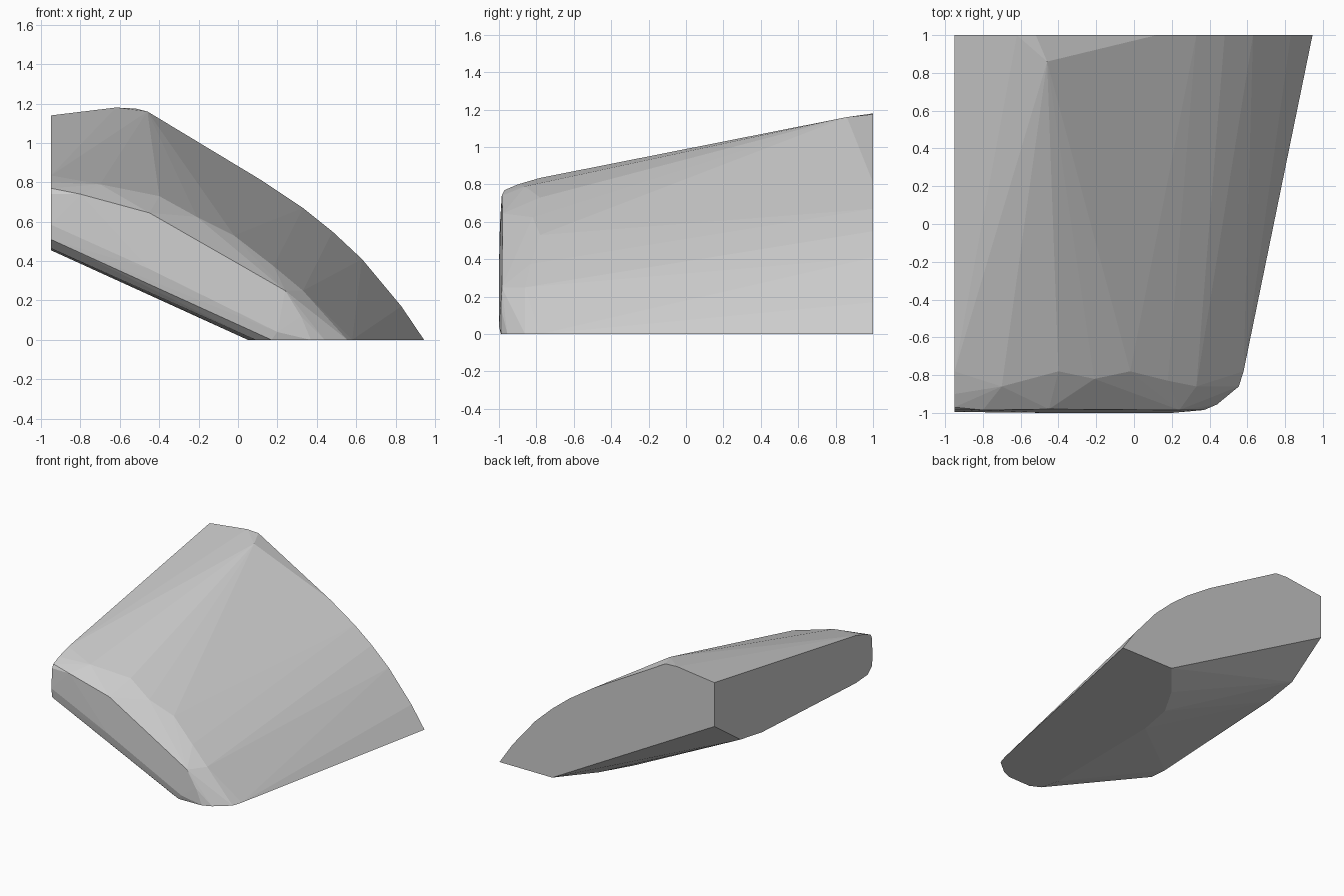
import bpy
import bmesh

if "Cube" in bpy.data.objects:
    bpy.data.objects.remove(bpy.data.objects["Cube"])

stone = bpy.data.materials.new("stone_grey")
stone.diffuse_color = (0.6, 0.6, 0.6, 1)
stone.use_nodes = True
stone.node_tree.nodes["Principled BSDF"].inputs["Base Color"].default_value = stone.diffuse_color

# Flat back cut: (x, z) outline at y = 1
back = [(-.95, .79), (-.95, 1.14), (-.62, 1.18), (-.52, 1.175), (.12, .81),
        (.33, .67), (.48, .55), (.63, .41), (.83, .17), (.945, 0), (.48, 0)]
points = [(x, 1, z) for x, z in back]

# Crest and the left cut at x = -0.95: (y, z)
left = [(.67, .56), (.4, .515), (-.78, .455), (-.93, .465), (-.985, .51),
        (-.995, .585), (-.985, .74), (-.97, .77), (-.9, .80), (-.78, .835)]
points += [(-.95, y, z) for y, z in left]
points.append((-.46, .86, 1.16))

# Flat underside at z = 0: (x, y)
base = [(.255, .73), (.115, .49), (.06, .2), (.05, -.8), (.09, -.95),
        (.17, -.99), (.37, -.985), (.44, -.955), (.555, -.86), (.58, -.78)]
points += [(x, y, 0) for x, y in base]

# Worn front shoulder and front face
points += [(-.7, -.86, .79), (-.4, -.78, .73), (-.21, -.82, .625),
           (-.02, -.78, .53), (.18, -.83, .375), (.33, -.86, .25),
           (-.8, -.985, .74), (-.45, -.98, .645), (.24, -.985, .25),
           (.32, -.985, .12), (.2, -1, .04), (-.45, -1, .36)]

# Chipped boulder: the hull around all outlines
bm = bmesh.new()
for p in points:
    bm.verts.new(p)
hull = bmesh.ops.convex_hull(bm, input=bm.verts[:])
inner = {g for g in hull["geom_interior"] + hull["geom_unused"]
         if isinstance(g, bmesh.types.BMVert)}
bmesh.ops.delete(bm, geom=list(inner), context="VERTS")
bmesh.ops.dissolve_limit(bm, angle_limit=0.01, verts=bm.verts[:], edges=bm.edges[:])
bmesh.ops.recalc_face_normals(bm, faces=bm.faces[:])
mesh = bpy.data.meshes.new("boulder")
bm.to_mesh(mesh)
bm.free()
mesh.materials.append(stone)
bpy.context.collection.objects.link(bpy.data.objects.new("boulder", mesh))
